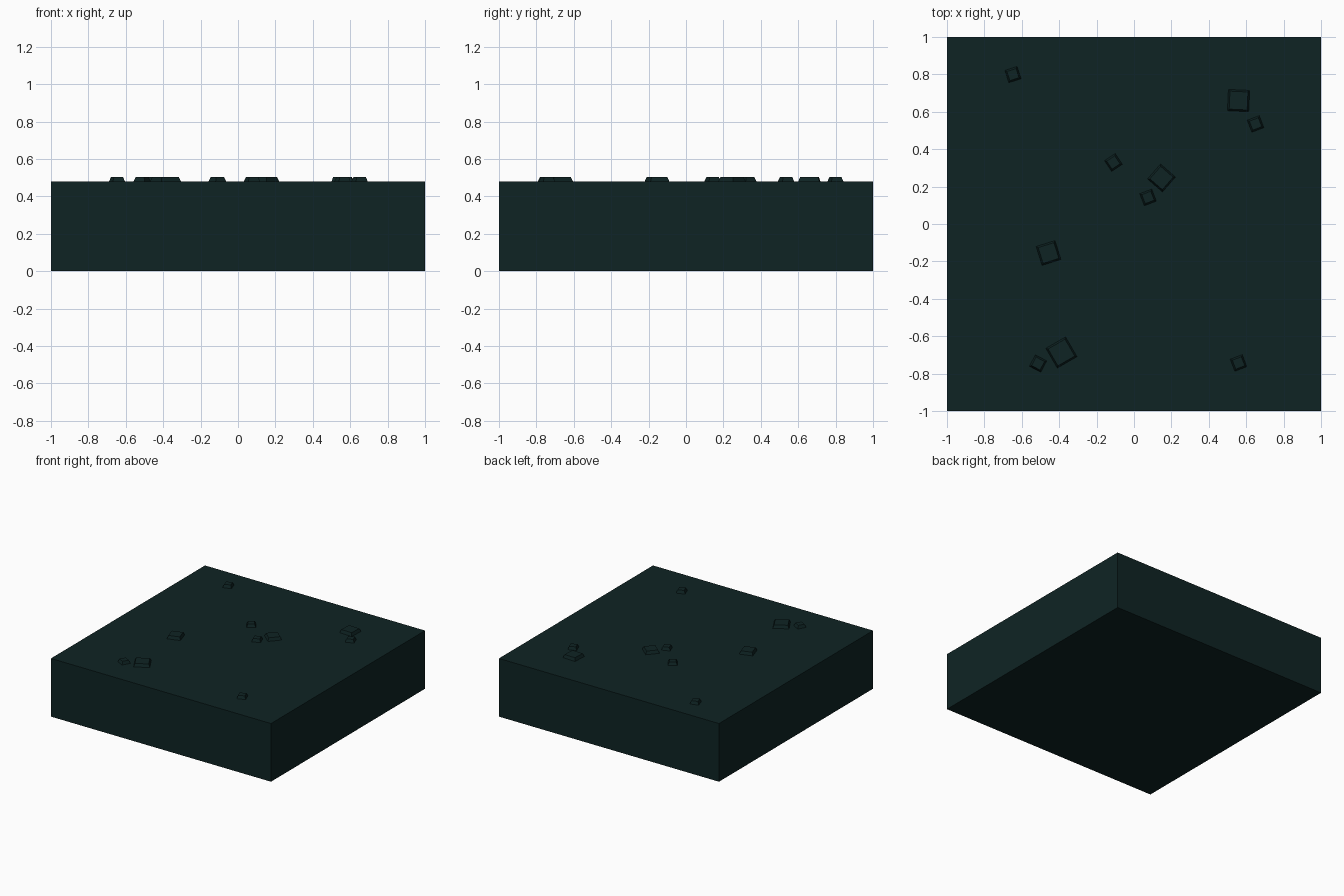
import bpy, math

if "Cube" in bpy.data.objects:
    bpy.data.objects.remove(bpy.data.objects["Cube"])

H = 0.478      # top of the slab
RISE = 0.025   # height of the raised pebbles

mat = bpy.data.materials.new("dark_teal")
mat.diffuse_color = (0.0045, 0.0172, 0.0172, 1)
mat.use_nodes = True
mat.node_tree.nodes["Principled BSDF"].inputs["Base Color"].default_value = mat.diffuse_color


def finish(name):
    ob = bpy.context.object
    ob.name = name
    ob.data.materials.append(mat)
    return ob


# Ground slab
bpy.ops.mesh.primitive_cube_add(size=1, location=(0, 0, H / 2))
slab = finish("ground_slab")
slab.scale = (2, 2, H)


# Raised pebble: square block with slightly sloped sides
def pebble(name, x, y, size, degrees):
    r = math.sqrt(0.5)
    bpy.ops.mesh.primitive_cone_add(
        vertices=4, radius1=size * r, radius2=(size - 0.018) * r, depth=RISE,
        location=(x, y, H + RISE / 2),
        rotation=(0, 0, math.radians(degrees + 45)))
    finish(name)


# Large pebbles: x, y, base width, turn
large = [(0.559, 0.66, 0.114, -2.7), (0.147, 0.246, 0.106, 49),
         (-0.457, -0.155, 0.106, 17.5), (-0.388, -0.687, 0.122, 30)]
for i, p in enumerate(large):
    pebble(f"large_pebble_{i + 1}", *p)

# Small pebbles: x, y, turn
small = [(-0.647, 0.799, 18), (0.65, 0.535, 21), (-0.11, 0.329, 34),
         (0.075, 0.142, 21), (-0.513, -0.746, -28), (0.559, -0.743, 21)]
for i, (x, y, turn) in enumerate(small):
    pebble(f"small_pebble_{i + 1}", x, y, 0.069, turn)
